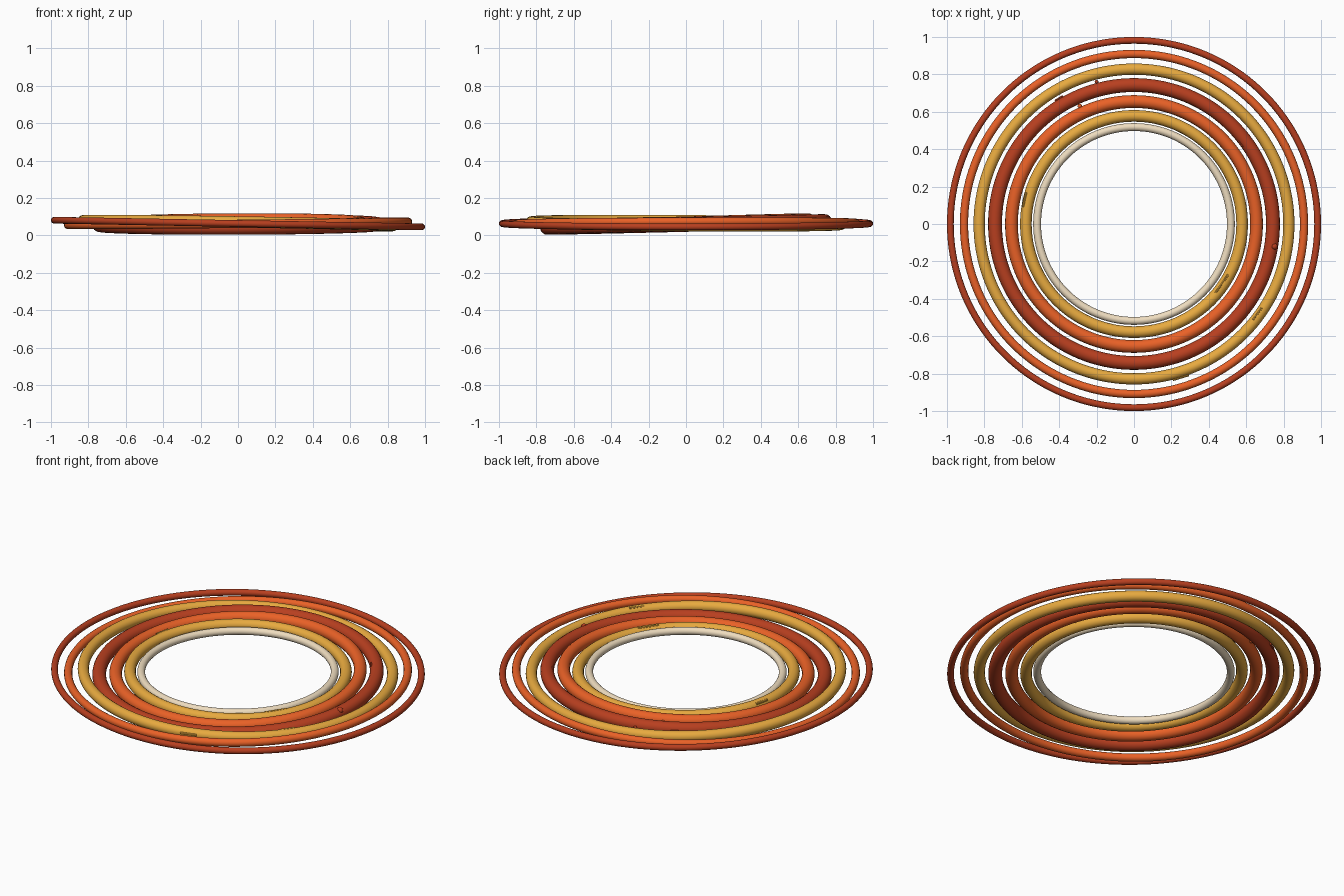
import bpy, math
from mathutils import Vector

if "Cube" in bpy.data.objects:
    bpy.data.objects.remove(bpy.data.objects["Cube"])

def mat(name, rgb):
    m = bpy.data.materials.new(name)
    m.diffuse_color = (*rgb, 1)
    m.use_nodes = True
    m.node_tree.nodes["Principled BSDF"].inputs["Base Color"].default_value = m.diffuse_color
    return m

RED = mat("rust_red", (0.48, 0.05, 0.014))
ORANGE = mat("orange", (0.82, 0.12, 0.02))
GOLD = mat("gold", (0.80, 0.40, 0.05))
CREAM = mat("cream", (0.86, 0.72, 0.52))

def finish(name, m):
    o = bpy.context.object
    o.name = name
    o.data.materials.append(m)
    bpy.ops.object.shade_smooth_by_angle()
    return o

# name, material, major radius, tube radius, centre height, slope along x, slope along y
RINGS = {
    "outer_ring":        (RED,    0.982, 0.018, 0.063, -0.018, 0.000),
    "outer_orange_ring": (ORANGE, 0.909, 0.022, 0.064, 0.010, 0.003),
    "outer_gold_ring":   (GOLD,   0.828, 0.030, 0.065, -0.016, -0.008),
    "middle_red_ring":   (RED,    0.743, 0.037, 0.058, 0.003, 0.024),
    "inner_orange_ring": (ORANGE, 0.655, 0.034, 0.064, 0.004, 0.030),
    "inner_gold_ring":   (GOLD,   0.578, 0.031, 0.062, -0.012, 0.012),
    "inner_cream_ring":  (CREAM,  0.518, 0.021, 0.062, 0.003, 0.002),
}

# Nested, slightly tilted rings
for name, (m, R, r, z, sx, sy) in RINGS.items():
    bpy.ops.mesh.primitive_torus_add(major_radius=R, minor_radius=r,
                                     major_segments=144, minor_segments=16,
                                     location=(0, 0, z))
    o = finish(name, m)
    o.rotation_mode = 'QUATERNION'
    o.rotation_quaternion = Vector((0, 0, 1)).rotation_difference(Vector((-sx, -sy, 1)))

def on_ring(ring, x, y, side):
    """Point close to the top or bottom of a ring tube."""
    m, R, r, z, sx, sy = RINGS[ring]
    off = min(abs(math.hypot(x, y) - R), r)
    return m, Vector((x, y, z + sx * x + sy * y + side * math.sqrt(r * r - off * off)))

# Small beads on the rings
for i, (ring, x, y, side, size) in enumerate([
        ("middle_red_ring", 0.75, -0.12, 0.7, 0.018),
        ("middle_red_ring", -0.20, 0.76, 0.9, 0.010),
        ("inner_orange_ring", -0.29, 0.63, 0.9, 0.012)]):
    m, p = on_ring(ring, x, y, side)
    bpy.ops.mesh.primitive_uv_sphere_add(segments=12, ring_count=8, radius=size, location=p)
    finish(f"bead_{i}", m)

# Thin streaks lying along the tubes
for i, (ring, x, y, length) in enumerate([
        ("middle_red_ring", -0.40, 0.67, 0.05),
        ("middle_red_ring", 0.57, 0.43, 0.04),
        ("inner_gold_ring", 0.47, -0.32, 0.12),
        ("inner_gold_ring", -0.585, 0.13, 0.08),
        ("outer_gold_ring", 0.25, -0.82, 0.09),
        ("outer_gold_ring", 0.66, -0.48, 0.08)]):
    m, p = on_ring(ring, x, y, 0.9)
    bpy.ops.mesh.primitive_cylinder_add(vertices=8, radius=0.007, depth=length, location=p,
                                        rotation=(math.pi / 2, 0, math.atan2(y, x)))
    finish(f"streak_{i}", m)
